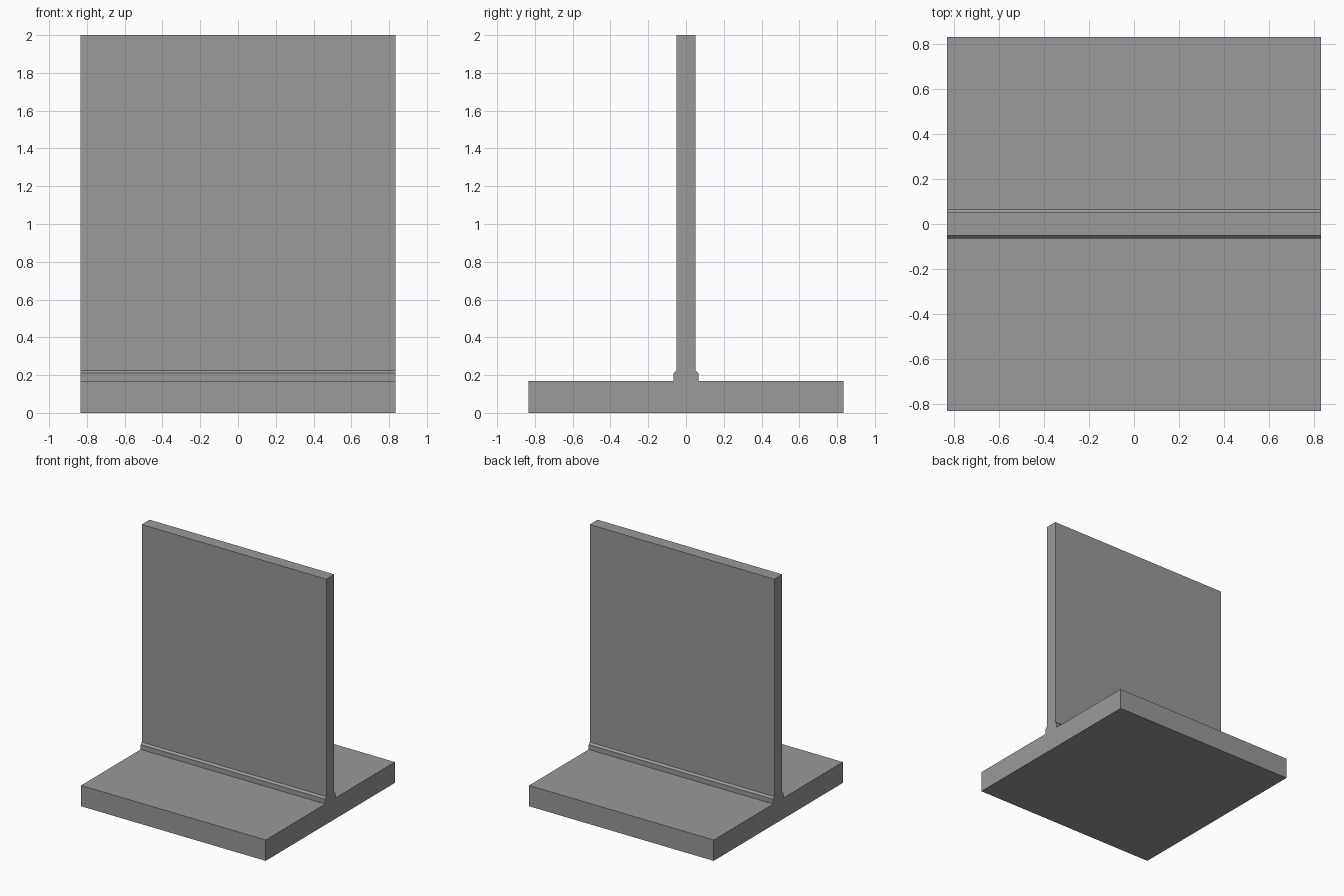
import bpy
import bmesh

cube = bpy.data.objects.get("Cube")
if cube:
    bpy.data.objects.remove(cube, do_unlink=True)

HALF_LENGTH = 0.833

# Flat grey
grey = bpy.data.materials.new("plain_grey")
grey.use_nodes = True
colour = (0.32, 0.32, 0.32, 1)
grey.diffuse_color = colour
grey.node_tree.nodes["Principled BSDF"].inputs["Base Color"].default_value = colour

# Half cross-section (y, z): base plate, raised foot, chamfer, upright wall
half = [(0.833, 0), (0.833, 0.17), (0.065, 0.17),
        (0.065, 0.21), (0.051, 0.225), (0.051, 2)]
profile = half + [(-y, z) for y, z in reversed(half)]

# Extrude the section along x
bm = bmesh.new()
end = bm.faces.new([bm.verts.new((-HALF_LENGTH, y, z)) for y, z in profile])
result = bmesh.ops.extrude_face_region(bm, geom=[end], use_keep_orig=True)
moved = [g for g in result["geom"] if isinstance(g, bmesh.types.BMVert)]
bmesh.ops.translate(bm, vec=(2 * HALF_LENGTH, 0, 0), verts=moved)
bmesh.ops.recalc_face_normals(bm, faces=bm.faces)

mesh = bpy.data.meshes.new("wall_on_base")
bm.to_mesh(mesh)
bm.free()
mesh.materials.append(grey)
bpy.context.collection.objects.link(bpy.data.objects.new("wall_on_base", mesh))
